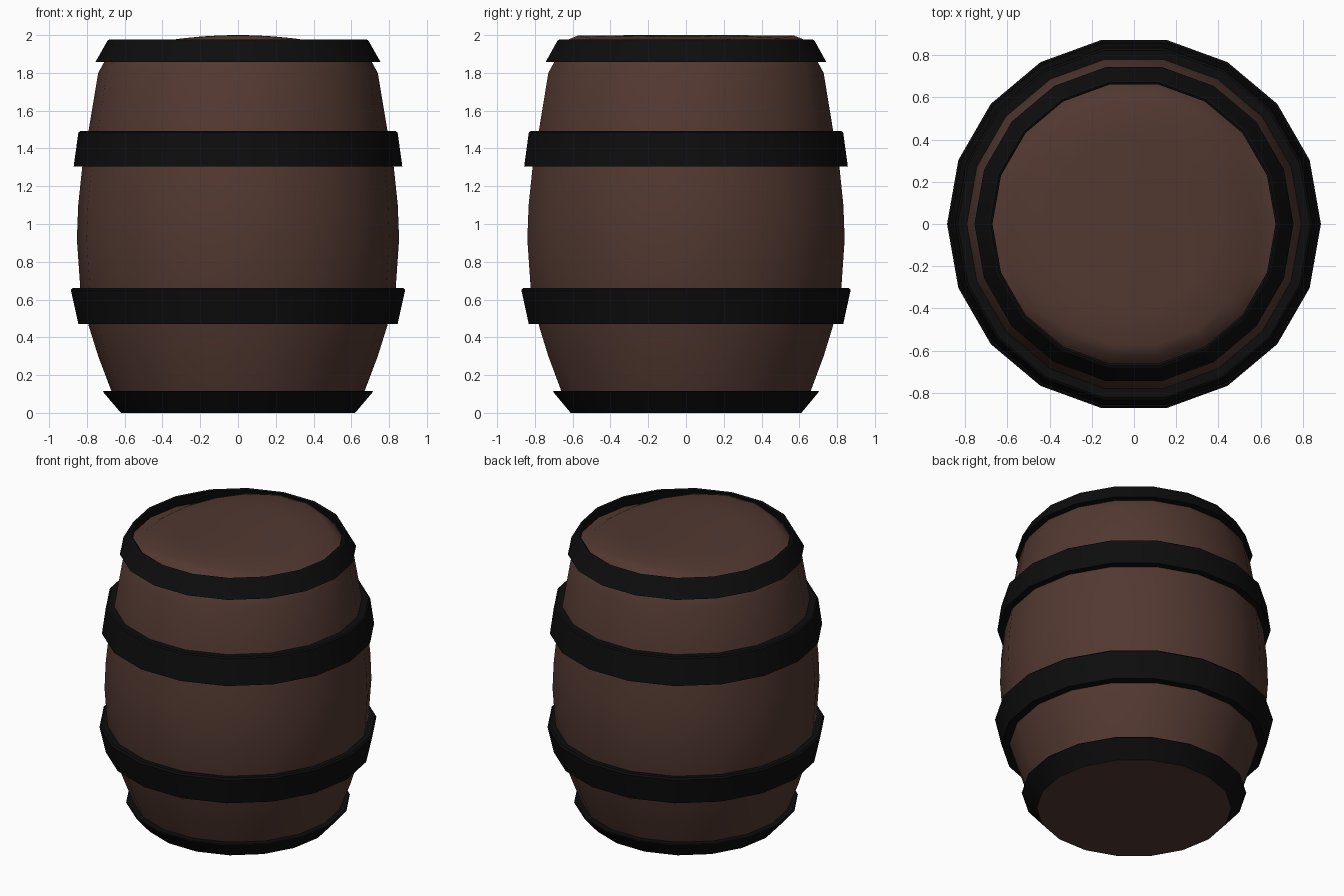
import bpy, bmesh, math

if "Cube" in bpy.data.objects:
    bpy.data.objects.remove(bpy.data.objects["Cube"])

SIDES = 18


def material(name, rgb):
    m = bpy.data.materials.new(name)
    m.diffuse_color = (*rgb, 1)
    m.use_nodes = True
    m.node_tree.nodes["Principled BSDF"].inputs["Base Color"].default_value = m.diffuse_color
    return m


WOOD = material("dark brown wood", (0.085, 0.040, 0.030))
IRON = material("black iron", (0.004, 0.004, 0.004))


def lathe(name, profile, mat, closed=False, cap_bottom=False, bend=None):
    """Revolve (radius, z) points round the z axis; radius 0 gives a pole."""
    bm = bmesh.new()
    rings = []
    for r, z in profile:
        if r == 0:
            rings.append([bm.verts.new((0, 0, z))] * SIDES)
            continue
        angles = [2 * math.pi * i / SIDES for i in range(SIDES)]
        rings.append([bm.verts.new((r * math.cos(a), r * math.sin(a), z)) for a in angles])
    pairs = list(zip(rings, rings[1:]))
    if closed:
        pairs.append((rings[-1], rings[0]))
    for lo, hi in pairs:
        for i in range(SIDES):
            j = (i + 1) % SIDES
            quad = [lo[i], lo[j], hi[j], hi[i]]
            bm.faces.new(list(dict.fromkeys(quad)))
    if cap_bottom:
        bm.faces.new(rings[0][::-1])
    if bend:
        for v in bm.verts:
            v.co.z += bend(v.co)
    bmesh.ops.recalc_face_normals(bm, faces=bm.faces)
    mesh = bpy.data.meshes.new(name)
    bm.to_mesh(mesh)
    bm.free()
    mesh.materials.append(mat)
    obj = bpy.data.objects.new(name, mesh)
    bpy.context.collection.objects.link(obj)
    bpy.ops.object.select_all(action='DESELECT')
    obj.select_set(True)
    bpy.context.view_layer.objects.active = obj
    bpy.ops.object.shade_smooth_by_angle(angle=math.radians(32))
    return obj


# The lid falls away gently to the left and right of its centre line
def lid_bend(co):
    return -0.2 * co.x ** 2 if co.z > 1.93 else 0


# Bulging wooden body with its curved lid
lathe("barrel_body", [(0.62, 0.0), (0.672, 0.12), (0.74, 0.30), (0.79, 0.46),
                      (0.835, 0.66), (0.853, 0.92), (0.846, 1.10), (0.825, 1.30),
                      (0.79, 1.50), (0.74, 1.80), (0.685, 1.90), (0.63, 1.98),
                      (0.58, 2.0), (0.40, 2.0), (0.20, 2.0), (0, 2.0)],
      WOOD, cap_bottom=True, bend=lid_bend)

# Iron hoops: outer profile, then inner edge tucked against the staves
hoops = {
    "bottom_hoop": [(0.62, 0.0), (0.715, 0.112), (0.71, 0.117), (0.665, 0.115), (0.615, 0.002)],
    "lower_hoop": [(0.845, 0.47), (0.885, 0.65), (0.875, 0.66), (0.83, 0.655), (0.785, 0.47)],
    "upper_hoop": [(0.87, 1.305), (0.845, 1.485), (0.835, 1.492), (0.785, 1.49), (0.82, 1.305)],
    "top_hoop": [(0.755, 1.857), (0.69, 1.972), (0.68, 1.977), (0.67, 1.97), (0.70, 1.857)],
}
for name, profile in hoops.items():
    lathe(name, profile, IRON, closed=True)
